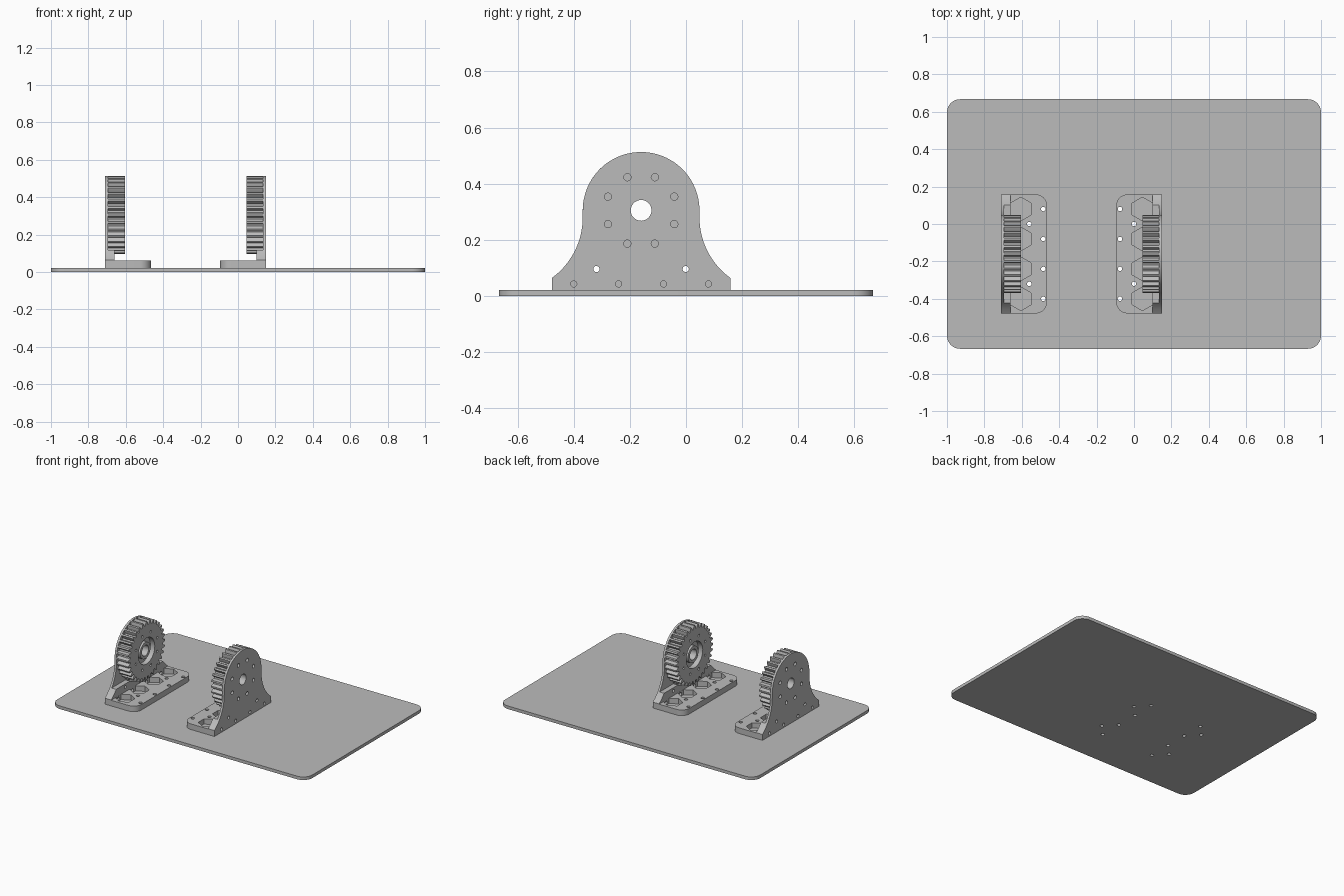
import bpy
import bmesh
from math import cos, sin, pi, radians, sqrt
from mathutils import Matrix

if "Cube" in bpy.data.objects:
    bpy.data.objects.remove(bpy.data.objects["Cube"], do_unlink=True)

grey = bpy.data.materials.new("machined grey")
grey.use_nodes = True
COLOUR = (0.5, 0.5, 0.5, 1)
grey.diffuse_color = COLOUR
grey.node_tree.nodes["Principled BSDF"].inputs["Base Color"].default_value = COLOUR

YC, ZC = -0.16, 0.305          # gear axis
R = 0.208                      # gear and upright radius
X0, X1, X2, X3 = -0.71, -0.695, -0.605, -0.465   # bracket stations in x
FLOOR, FOOT = 0.022, 0.062     # top of base plate, top of foot
MIRROR = -0.56                 # x of one bracket + x of its twin
ROWS = [YC + d for d in (-0.24, -0.08, 0.08, 0.24)]


def prism(name, points, lo, hi, axis="z"):
    """Extrude a 2D outline: (x, y) along z, or (y, z) along x."""
    bm = bmesh.new()
    place = (lambda p, h: (p[0], p[1], h)) if axis == "z" else (lambda p, h: (h, p[0], p[1]))
    rings = [[bm.verts.new(place(p, h)) for p in points] for h in (lo, hi)]
    bm.faces.new(rings[0][::-1])
    bm.faces.new(rings[1])
    for i in range(len(points)):
        j = (i + 1) % len(points)
        bm.faces.new((rings[0][i], rings[0][j], rings[1][j], rings[1][i]))
    bmesh.ops.recalc_face_normals(bm, faces=bm.faces)
    mesh = bpy.data.meshes.new(name)
    bm.to_mesh(mesh)
    bm.free()
    mesh.materials.append(grey)
    ob = bpy.data.objects.new(name, mesh)
    bpy.context.collection.objects.link(ob)
    return ob


def arc(cx, cy, r, a0, a1, n):
    return [(cx + r * cos(radians(a0 + (a1 - a0) * i / n)),
             cy + r * sin(radians(a0 + (a1 - a0) * i / n))) for i in range(n + 1)]


def circle(cx, cy, r, n=20):
    return arc(cx, cy, r, 0, 360 * (n - 1) / n, n - 1)


def select(ob):
    bpy.ops.object.select_all(action="DESELECT")
    ob.select_set(True)
    bpy.context.view_layer.objects.active = ob


def cut(ob, cutters):
    """Join separate cutters into one and subtract it."""
    select(cutters[0])
    for c in cutters:
        c.select_set(True)
    if len(cutters) > 1:
        bpy.ops.object.join()
    tool = bpy.context.view_layer.objects.active
    select(ob)
    mod = ob.modifiers.new("holes", "BOOLEAN")
    mod.operation, mod.solver, mod.object = "DIFFERENCE", "EXACT", tool
    bpy.ops.object.modifier_apply(modifier=mod.name)
    bpy.data.objects.remove(tool, do_unlink=True)


def hole(y, z, r, lo, hi, n=20):
    return prism("cutter", circle(y, z, r, n), lo, hi, "x")


def screw_holes(mirrored=False):
    """Vertical screw holes through foot and base plate."""
    spots = [(-0.485, y) for y in ROWS] + [(-0.56, YC - 0.16), (-0.56, YC + 0.16)]
    return [prism("cutter", circle(MIRROR - x if mirrored else x, y, 0.012, 16), -0.1, 0.2)
            for x, y in spots]


def bolt_ring(r, lo, hi):
    angles = [radians(22.5 + 45 * k) for k in range(8)]
    return [hole(YC + 0.128 * cos(a), ZC + 0.128 * sin(a), r, lo, hi, 14) for a in angles]


def flare(r, width, top, bottom):
    """Concave right-hand flank from the foot up to the vertical side."""
    d, h = width - r, top - bottom
    rad = (d * d + h * h) / (2 * d)
    pts = []
    for i in range(13):
        z = bottom + h * i / 12
        pts.append((r + rad - sqrt(rad * rad - (top - z) ** 2), z))
    return pts


def symmetric(right):
    return [(YC + w, z) for w, z in right] + [(YC - w, z) for w, z in right[::-1]]


parts = []

# Base plate with rounded corners
outline = []
for k, (sx, sy) in enumerate(((1, 1), (-1, 1), (-1, -1), (1, -1))):
    outline += arc(sx * 0.93, sy * 0.597, 0.07, 90 * k, 90 * k + 90, 10)
base = prism("base_plate", outline, 0, FLOOR)
cut(base, screw_holes() + screw_holes(True))

# Foot with nut pockets and screw holes
yb, yf = YC + 0.318, YC - 0.318
foot = prism("foot", [(X0, yf)] + arc(X3 - 0.06, yf + 0.06, 0.06, -90, 0, 8)
             + arc(X3 - 0.06, yb - 0.06, 0.06, 0, 90, 8) + [(X0, yb)], FLOOR, FOOT)
pockets = [prism("cutter", arc(-0.605, y, 0.063, 30, 330, 5), FLOOR + 0.003, 0.2) for y in ROWS]
cut(foot, pockets + screw_holes())
cut(foot, [hole(y, 0.043, 0.011, -0.8, -0.63, 16) for y in ROWS])
parts.append(foot)

# Thin upright: round head on flared flanks
flank = flare(R, 0.318, 0.28, 0.064)
head = [(w - YC, z) for w, z in arc(YC, ZC, R, 0, 90, 24)]
head = [(R * cos(radians(a)), ZC + R * sin(radians(a))) for a in range(0, 90, 4)]
upright = prism("upright", symmetric([(0.318, FOOT)] + flank + head), X0, X1, "x")
side_holes = [(YC - 0.159, 0.096), (YC + 0.159, 0.096)]
cut(upright, [hole(YC, ZC, 0.037, -0.8, -0.5, 32)] + bolt_ring(0.013, -0.8, -0.6)
    + [hole(y, z, 0.011, -0.8, -0.5) for y, z in side_holes])
parts.append(upright)

# Stiffening rib under the gear, hollowed to clear the teeth
low = [p for p in flank if p[1] < 0.135]
rib = prism("rib", symmetric([(0.318, FOOT)] + low), X1, -0.66, "x")
cut(rib, [hole(YC, ZC, R + 0.008, -0.8, -0.5, 64)]
    + [hole(y, z, 0.011, -0.8, -0.5) for y, z in side_holes])
parts.append(rib)

# Spur gear with dished face and raised hub
TEETH = 32
teeth = []
for t in range(TEETH):
    for step, r in ((-0.36, 0.183), (-0.27, 0.195), (-0.13, R),
                    (0.13, R), (0.27, 0.195), (0.36, 0.183)):
        a = 2 * pi * (t + step) / TEETH
        teeth.append((YC + r * cos(a), ZC + r * sin(a)))
gear = prism("gear", teeth, X1, X2, "x")
cut(gear, [hole(YC, ZC, 0.092, X2 - 0.035, -0.5, 48)])
cut(gear, [hole(YC, ZC, 0.037, -0.8, -0.5, 32)] + bolt_ring(0.013, -0.8, X1 + 0.03)
    + bolt_ring(0.009, X2 - 0.04, -0.5))
parts.append(gear)
hub = prism("gear_hub", circle(YC, ZC, 0.058, 40), X2 - 0.036, X2 - 0.01, "x")
cut(hub, [hole(YC, ZC, 0.037, -0.8, -0.5, 32)])
parts.append(hub)

# Twin bracket, mirrored
twins = []
for ob in parts:
    twin = ob.copy()
    twin.data = ob.data.copy()
    twin.data.transform(Matrix.Translation((MIRROR, 0, 0)) @ Matrix.Diagonal((-1, 1, 1, 1)))
    twin.data.flip_normals()
    twin.name = "left_" + ob.name
    ob.name = "right_" + ob.name
    bpy.context.collection.objects.link(twin)
    twins.append(twin)

for ob in [base] + parts + twins:
    select(ob)
    bpy.ops.object.shade_smooth_by_angle(angle=radians(25))
